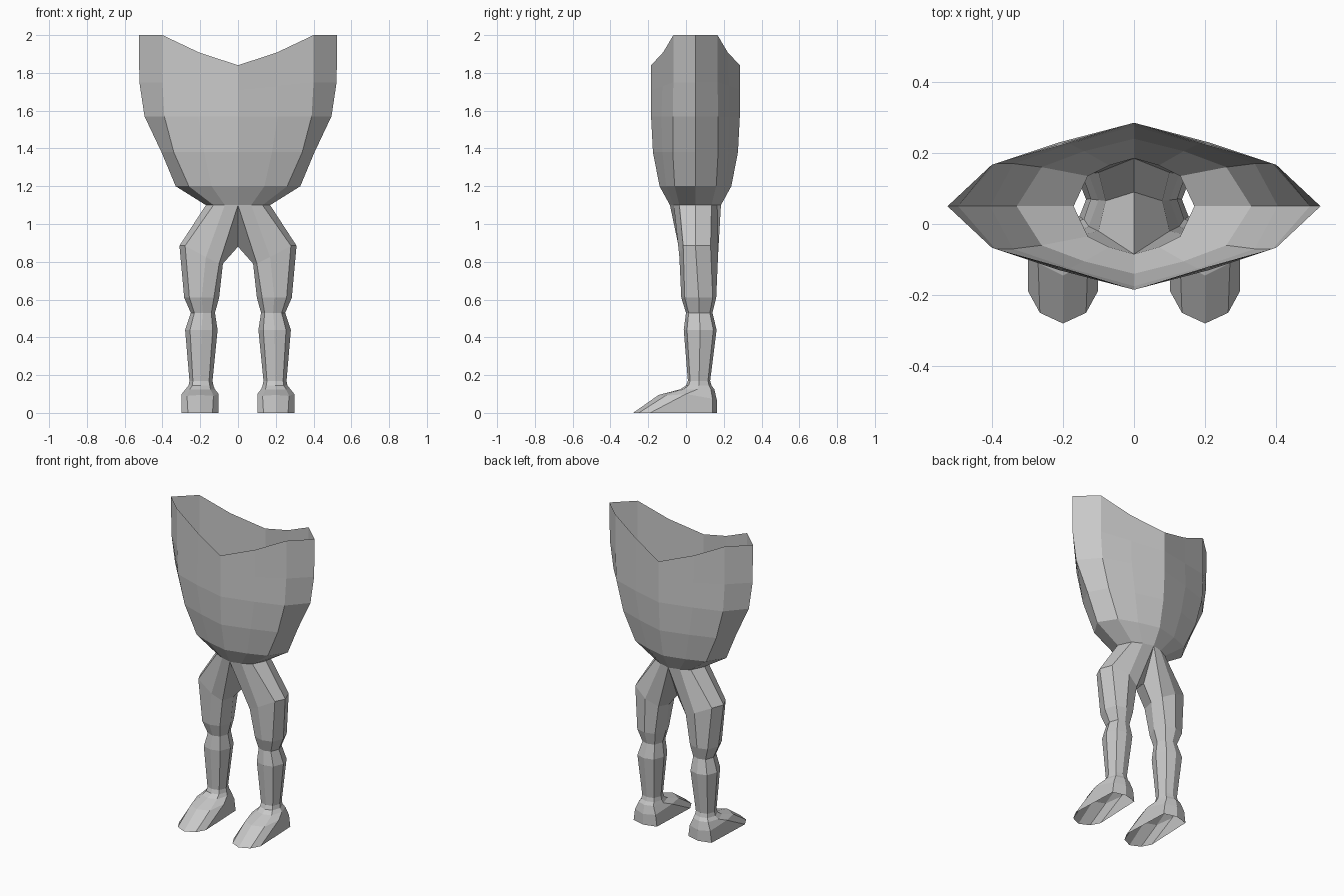
import bpy, bmesh

if "Cube" in bpy.data.objects:
    bpy.data.objects.remove(bpy.data.objects["Cube"])

MID = 0.05  # depth of the side seam

grey = bpy.data.materials.new("plain grey")
grey.diffuse_color = (0.58, 0.58, 0.58, 1)
grey.use_nodes = True
grey.node_tree.nodes["Principled BSDF"].inputs["Base Color"].default_value = grey.diffuse_color


def loft(name, rings, closed):
    """Skin a stack of rings on the +x side and mirror it to the other side."""
    bm = bmesh.new()
    rows = [[bm.verts.new(p) for p in ring] for ring in rings]
    n = len(rows[0])
    for a, b in zip(rows, rows[1:]):
        for i in range(n if closed else n - 1):
            j = (i + 1) % n
            bm.faces.new((b[i], b[j], a[j], a[i]))
    bmesh.ops.recalc_face_normals(bm, faces=bm.faces)
    # keep the open shell facing outward
    test = rows[1][3]
    if sum(f.normal.x for f in test.link_faces) < 0:
        bmesh.ops.reverse_faces(bm, faces=bm.faces)
    mesh = bpy.data.meshes.new(name)
    bm.to_mesh(mesh)
    bm.free()
    mesh.materials.append(grey)
    ob = bpy.data.objects.new(name, mesh)
    bpy.context.collection.objects.link(ob)
    mod = ob.modifiers.new("mirror", 'MIRROR')
    mod.use_clip = True
    return ob


def half_ring(zs, xs, ds):
    """Front centre, round the side, to back centre: 7 points."""
    front = [(x, MID - d, z) for x, d, z in zip(xs, ds, zs)]
    back = [(x, MID + d, z) for x, d, z in zip(xs, ds, zs)]
    return front + back[-2::-1]


# torso: open faceted shell, columns run from centre to side
waist = half_ring([1.1] * 4, (0, 0.07, 0.13, 0.17), (0.135, 0.115, 0.085, 0))
torso = [
    half_ring((1.84, 1.91, 2, 2), (0, 0.21, 0.4, 0.525), (0.235, 0.17, 0.117, 0)),
    half_ring((1.71, 1.73, 1.75, 1.75), (0, 0.21, 0.4, 0.522), (0.235, 0.175, 0.117, 0)),
    half_ring([1.57] * 4, (0, 0.21, 0.39, 0.495), (0.235, 0.18, 0.12, 0)),
    half_ring([1.38] * 4, (0, 0.18, 0.34, 0.405), (0.225, 0.175, 0.12, 0)),
    half_ring([1.2] * 4, (0, 0.14, 0.26, 0.33), (0.19, 0.155, 0.11, 0)),
    waist,
]
loft("torso", torso, False)


def oct_ring(z, x0, x1, y0, y1):
    """Eight points: inner front, front, outer front, outer, ..., inner."""
    cx, cy = (x0 + x1) / 2, (y0 + y1) / 2
    hx, hy, k = (x1 - x0) / 2, (y1 - y0) / 2, 0.7
    unit = [(-k, -0.8), (0, -1), (k, -0.8), (1, 0), (k, 0.8), (0, 1), (-k, 0.8), (-1, 0)]
    return [(cx + u * hx, cy + v * hy, z) for u, v in unit]


# legs: half of the waist plus the crotch point flows into the thigh
thigh = [(0.10, -0.02, 0.79), (0.17, -0.035, 0.825), (0.28, -0.015, 0.885),
         (0.31, MID, 0.885), (0.28, 0.13, 0.885), (0.18, 0.17, 0.84),
         (0.10, 0.145, 0.80), (0.08, 0.065, 0.79)]
leg = [waist + [(0, 0.09, 0.88)], thigh]
for spec in ((0.61, 0.10, 0.285, -0.025, 0.16), (0.53, 0.122, 0.25, 0.0, 0.14),
             (0.44, 0.108, 0.28, -0.012, 0.162), (0.17, 0.135, 0.257, 0.01, 0.128),
             (0.145, 0.13, 0.262, 0.0, 0.135)):
    leg.append(oct_ring(*spec))
loft("legs", leg, True)

# feet: ankle, instep and open sole
instep = [(0.13, -0.11, 0.09), (0.2, -0.145, 0.095), (0.27, -0.11, 0.09),
          (0.298, 0.0, 0.10), (0.275, 0.14, 0.075), (0.2, 0.163, 0.07),
          (0.125, 0.14, 0.075), (0.102, 0.0, 0.10)]
sole = [(0.135, -0.25, 0), (0.2, -0.28, 0), (0.265, -0.25, 0),
        (0.298, -0.19, 0), (0.285, 0.14, 0), (0.2, 0.163, 0),
        (0.115, 0.14, 0), (0.102, -0.19, 0)]
collar = oct_ring(0.125, 0.122, 0.278, -0.03, 0.15)
loft("feet", [leg[-1], collar, instep, sole], True)
